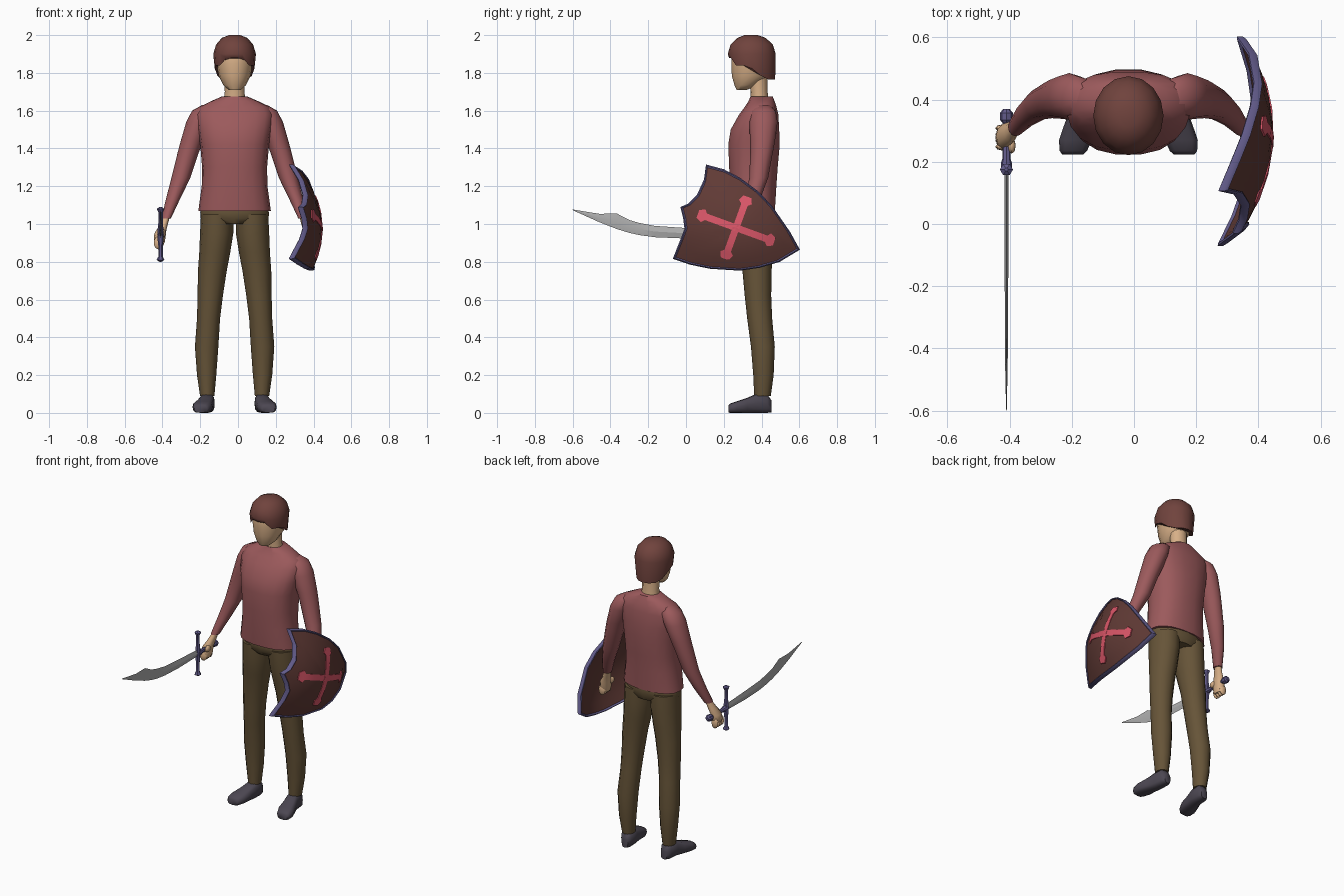
import bpy, bmesh, math
from mathutils import Vector

cube = bpy.data.objects.get("Cube")
if cube:
    bpy.data.objects.remove(cube, do_unlink=True)

MID = -0.018      # body centre line
GRIP_X, GRIP_Z = -0.41, 0.945


def material(name, hexcode):
    """Flat colour from an sRGB hex string, stored linear."""
    srgb = [int(hexcode[i:i + 2], 16) / 255 for i in (0, 2, 4)]
    lin = [((c + 0.055) / 1.055) ** 2.4 for c in srgb] + [1]
    m = bpy.data.materials.new(name)
    m.use_nodes = True
    m.diffuse_color = lin
    m.node_tree.nodes["Principled BSDF"].inputs["Base Color"].default_value = lin
    return m


SHIRT = material("dusty red cloth", "9c5a5c")
PANTS = material("olive brown cloth", "665438")
SHOES = material("dark grey leather", "4c4752")
SKIN = material("skin", "d8b088")
HAIR = material("red brown hair", "70433d")
PANEL = material("dark brown shield", "603a35")
TRIM = material("purple metal", "625b8a")
CROSS = material("bright red paint", "dc5769")
STEEL = material("steel", "b0b0b0")


def skin(name, rows, mat, angle=50, wrap=False):
    """Bridge closed rows of points into a solid; wrap joins last row to first."""
    bm = bmesh.new()
    vrows = [[bm.verts.new(p) for p in row] for row in rows]
    pairs = list(zip(vrows, vrows[1:]))
    if wrap:
        pairs.append((vrows[-1], vrows[0]))
    else:
        bm.faces.new(vrows[0])
        bm.faces.new(vrows[-1])
    for a, b in pairs:
        for i in range(len(a)):
            j = (i + 1) % len(a)
            bm.faces.new((a[i], a[j], b[j], b[i]))
    bmesh.ops.recalc_face_normals(bm, faces=bm.faces)
    me = bpy.data.meshes.new(name)
    bm.to_mesh(me)
    bm.free()
    me.materials.append(mat)
    me.shade_smooth()
    me.set_sharp_from_angle(angle=math.radians(angle))
    ob = bpy.data.objects.new(name, me)
    bpy.context.collection.objects.link(ob)
    return ob


def power(c, p):
    return math.copysign(abs(c) ** p, c)


def rings(table, side=1, n=12, p=1.0, upright=False, origin=MID):
    """Rows of (offset, y, z, radius a, radius b); upright rings lie in x-z."""
    out = []
    for s, y, z, ra, rb in table:
        row = []
        for i in range(n):
            t = math.tau * i / n
            a, b = ra * power(math.cos(t), p), rb * power(math.sin(t), p)
            x = origin + side * s + a
            row.append(Vector((x, y, z + b) if upright else (x, y + b, z)))
        out.append(row)
    return out


def ellipsoid(name, centre, radii, mat):
    table = []
    for k in range(7):
        t = math.pi * (k + 0.15) / 6.3
        w = math.sin(t)
        table.append((0, centre[1], centre[2] + radii[2] * math.cos(t), radii[0] * w, radii[1] * w))
    return skin(name, rings(table, n=8, origin=centre[0]), mat)


# Shirt body
skin("shirt_body", rings([
    (0, .357, 1.07, .192, .115), (0, .355, 1.2, .174, .125), (0, .357, 1.3, .172, .13),
    (0, .36, 1.42, .182, .138), (0, .365, 1.5, .195, .13), (0, .385, 1.58, .205, .105),
    (0, .395, 1.62, .185, .085), (0, .4, 1.65, .125, .07), (0, .4, 1.675, .068, .06)],
    n=18, p=.85), SHIRT)

# Hips
skin("trouser_hips", rings([
    (0, .36, 1.12, .165, .105), (0, .36, 1.06, .182, .108), (0, .362, 1.03, .18, .106),
    (0, .365, 1.0, .12, .09)], n=16), PANTS)

# Neck and head
skin("neck", rings([(0, .39, 1.65, .058, .048), (0, .387, 1.7, .052, .045),
                    (0, .38, 1.8, .055, .05)]), SKIN)
skin("head", rings([
    (0, .295, 1.71, .032, .028), (0, .318, 1.735, .06, .063), (0, .342, 1.785, .084, .102),
    (0, .348, 1.85, .098, .11), (0, .35, 1.92, .1, .11), (0, .35, 1.96, .07, .08)], n=14), SKIN)

# Hair cap, lower edge raised at the brow and dropping to the nape
cap = rings([(0, .345, 2.0, .03, .035), (0, .347, 1.985, .068, .075), (0, .348, 1.95, .098, .112),
             (0, .348, 1.9, .113, .127), (0, .35, 1.86, .108, .122)], n=16)
for v in cap[-1]:
    drop = min(max((v.y - .33) / .09, 0), 1)
    v.z = 1.84 - .075 * drop
    if v.y < .3 and abs(v.x - MID) < .06:
        v.z = 1.88
    v.x = MID + (v.x - MID) * (1 - .12 * drop)
skin("hair", cap, HAIR)

for side, tag in ((-1, "right"), (1, "left")):
    # Sleeve
    skin(tag + "_sleeve", rings([
        (.15, .41, 1.63, .022, .03), (.165, .41, 1.6, .06, .065), (.19, .41, 1.54, .066, .075),
        (.225, .405, 1.44, .06, .066), (.245, .4, 1.38, .056, .06), (.284, .385, 1.245, .05, .05),
        (.327, .352, 1.13, .037, .04), (.362, .312, 1.03, .025, .03)], side), SHIRT)
    # Hand with curled fingers and thumb
    skin(tag + "_hand", rings([
        (.36, .315, 1.04, .018, .022), (.378, .297, .99, .022, .032), (.395, .283, .95, .03, .04),
        (.398, .278, .91, .03, .04), (.396, .275, .885, .018, .03)], side, n=10), SKIN)
    for i in range(4):
        ellipsoid(tag + "_finger", (MID + side * .404, .248 + .02 * i, .9), (.024, .012, .034), SKIN)
    ellipsoid(tag + "_thumb", (MID + side * .375, .252, .95), (.013, .026, .02), SKIN)
    # Trouser leg
    skin(tag + "_trouser_leg", rings([
        (.092, .362, 1.05, .086, .104), (.095, .365, .95, .088, .102), (.105, .37, .85, .082, .09),
        (.118, .376, .75, .076, .077), (.129, .381, .62, .067, .07), (.138, .39, .5, .061, .066),
        (.148, .407, .35, .062, .063), (.148, .41, .2, .051, .054), (.145, .405, .09, .038, .044)],
        side), PANTS)
    # Shoe, toe turned outward
    skin(tag + "_shoe", rings([
        (.14, .452, .035, .022, .032), (.143, .43, .05, .038, .05), (.146, .37, .05, .04, .05),
        (.158, .325, .04, .046, .04), (.17, .27, .031, .053, .031), (.177, .235, .025, .044, .025),
        (.179, .224, .02, .034, .018)], side, p=.7, upright=True), SHOES)

# Curved sword: diamond blade, guard, grip with pommel
skin("sword_blade", rings([
    (0, .19, .948, .007, .02), (0, -.02, .952, .006, .028), (0, -.165, .96, .006, .03),
    (0, -.245, .973, .005, .032), (0, -.3, .987, .005, .034), (0, -.365, 1.014, .005, .041),
    (0, -.46, 1.032, .004, .022), (0, -.6, 1.075, .001, .002)],
    n=4, upright=True, origin=GRIP_X), STEEL, 20)
half = [(.145, .006), (.135, .021), (.118, .012), (.06, .012), (.025, .016)]
levels = half + [(-h, r) for h, r in reversed(half)]
skin("sword_guard", rings([(0, .175, GRIP_Z + h, r, r) for h, r in levels],
                          n=6, origin=GRIP_X), TRIM, 30)
skin("sword_grip", rings([(0, y, GRIP_Z, r, r) for y, r in (
    (.17, .018), (.195, .018), (.21, .013), (.325, .013), (.335, .021), (.357, .021), (.37, .01))],
    n=8, upright=True, origin=GRIP_X), TRIM, 30)

# Shield, bowed outward, tilted in its own plane
CY, CZ = .265, .98
TILT = math.radians(-20)
COS, SIN = math.cos(TILT), math.sin(TILT)


def on_shield(y, z, lift=0):
    dy, dz = y - CY, z - CZ
    u, v = dy * COS + dz * SIN, dz * COS - dy * SIN
    return Vector((.445 - .95 * u * u - 1.15 * v * v + .06 * u + lift, y, z))


outline = [(.106, 1.315), (.2, 1.29), (.286, 1.245), (.38, 1.175), (.455, 1.097), (.55, .96),
           (.603, .864), (.497, .8), (.39, .768), (.286, .753), (.127, .763), (.02, .785),
           (-.07, .816), (-.03, .917), (-.008, .975), (-.015, 1.03), (-.03, 1.09),
           (.01, 1.107), (.058, 1.155), (.095, 1.235)]


def shield_row(scale, lift):
    return [on_shield(CY + (y - CY) * scale, CZ + (z - CZ) * scale, lift) for y, z in outline]


steps = (.01, .25, .5, .75, .96)
skin("shield_panel", [shield_row(k, 0) for k in steps]
     + [shield_row(k, -.012) for k in reversed(steps)], PANEL)
skin("shield_rim", [shield_row(k, h) for k, h in (
    (.95, .004), (.975, .01), (1, .004), (1, -.014), (.975, -.02), (.95, -.014))], TRIM, 40, wrap=True)

# Painted cross with flared ends
for arm, length in enumerate((.215, .175, .215, .175)):
    a = TILT + arm * math.pi / 2
    c, s = math.cos(a), math.sin(a)
    rows = []
    for t, w in ((0, .018), (.5 * length, .018), (length - .045, .018),
                 (length - .03, .036), (length, .022)):
        rows.append([on_shield(CY + t * c - q * s, CZ + t * s + q * c, h)
                     for q, h in ((-w, .004), (w, .004), (w, -.003), (-w, -.003))])
    skin("shield_cross_arm", rows, CROSS, 30)
